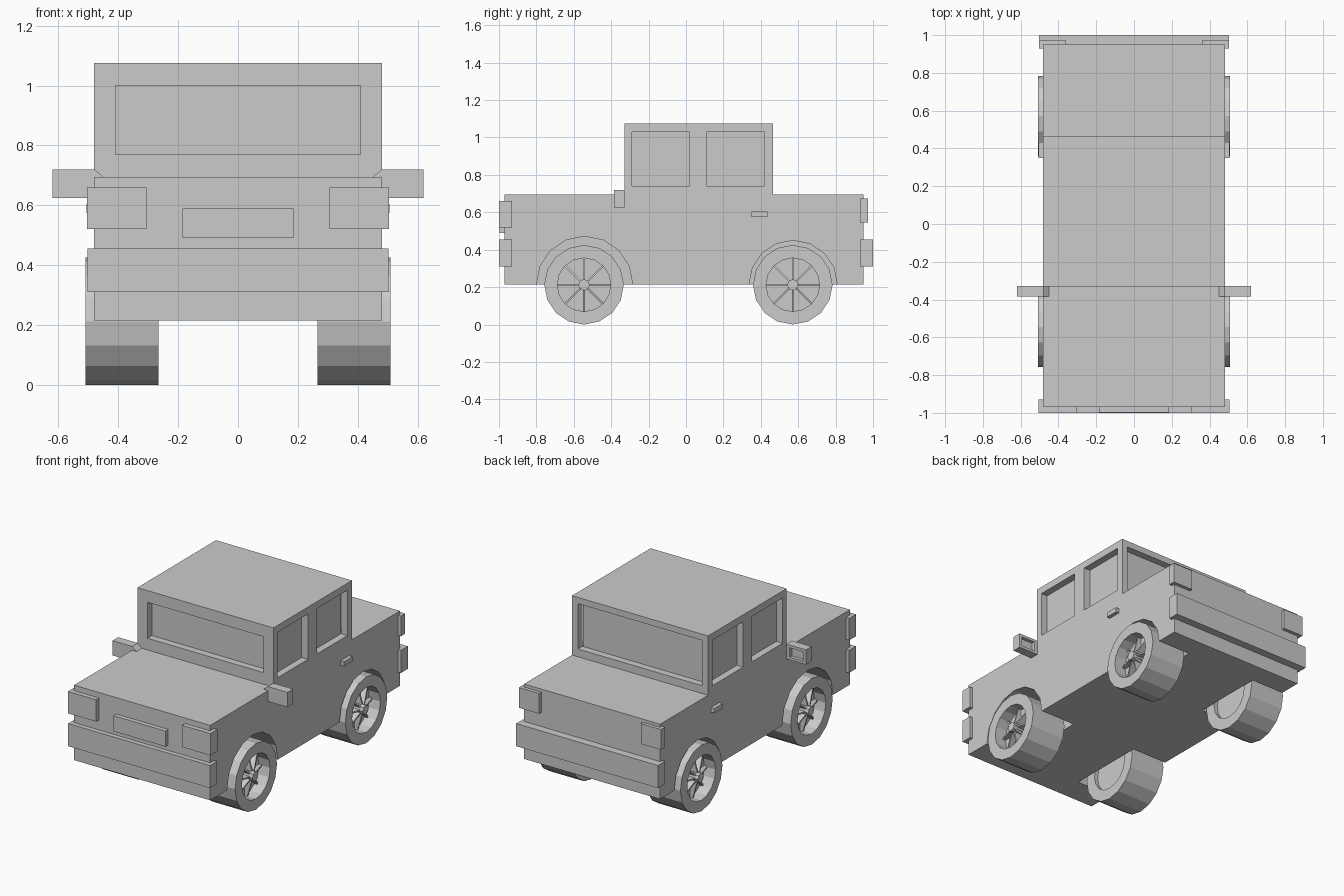
import bpy, bmesh, math

if "Cube" in bpy.data.objects:
    bpy.data.objects.remove(bpy.data.objects["Cube"])

grey = bpy.data.materials.new("plain_grey")
grey.diffuse_color = (0.6, 0.6, 0.6, 1)
grey.use_nodes = True
grey.node_tree.nodes["Principled BSDF"].inputs["Base Color"].default_value = grey.diffuse_color


def finish(name, bm):
    bmesh.ops.remove_doubles(bm, verts=bm.verts, dist=1e-5)
    bmesh.ops.recalc_face_normals(bm, faces=bm.faces)
    me = bpy.data.meshes.new(name)
    bm.to_mesh(me)
    bm.free()
    me.materials.append(grey)
    ob = bpy.data.objects.new(name, me)
    bpy.context.collection.objects.link(ob)
    return ob


def prism(name, pts, a, b, place):
    """Extrude a 2D outline from a to b; place maps (u, v, depth) to xyz."""
    bm = bmesh.new()
    lo = [bm.verts.new(place(u, v, a)) for u, v in pts]
    hi = [bm.verts.new(place(u, v, b)) for u, v in pts]
    n = len(pts)
    bm.faces.new(lo)
    bm.faces.new(hi)
    for i in range(n):
        j = (i + 1) % n
        bm.faces.new((lo[i], lo[j], hi[j], hi[i]))
    return finish(name, bm)


def along_x(u, v, d):
    return (d, u, v)


def along_y(u, v, d):
    return (u, d, v)


def box(name, x0, x1, y0, y1, z0, z1):
    return prism(name, [(y0, z0), (y1, z0), (y1, z1), (y0, z1)], x0, x1, along_x)


def disc(y, z, r, n):
    return [(y + r * math.cos(2 * math.pi * i / n), z + r * math.sin(2 * math.pi * i / n))
            for i in range(n)]


def cut(ob, cutters):
    """Subtract the cutters, bake the result and remove them."""
    for c in cutters:
        c.hide_render = True
        m = ob.modifiers.new("cut", 'BOOLEAN')
        m.operation = 'DIFFERENCE'
        m.solver = 'EXACT'
        m.object = c
    dg = bpy.context.evaluated_depsgraph_get()
    me = bpy.data.meshes.new_from_object(ob.evaluated_get(dg))
    ob.modifiers.clear()
    ob.data = me
    me.materials.clear()
    me.materials.append(grey)
    for p in me.polygons:
        p.material_index = 0
    for c in cutters:
        bpy.data.objects.remove(c)


# body and cabin from one side outline
body = prism("body", [(-0.97, 0.215), (0.95, 0.215), (0.95, 0.695), (0.465, 0.695),
                      (0.465, 1.075), (-0.33, 1.075), (-0.33, 0.695), (-0.97, 0.695)],
             -0.482, 0.482, along_x)
D = 0.045  # window recess depth
cutters = [box("cut_windscreen", -0.41, 0.41, -0.5, -0.33 + D, 0.77, 1.0),
           box("cut_rear_window", -0.44, 0.44, 0.465 - D, 0.6, 0.745, 1.035)]
for s in (-1, 1):
    for y0, y1 in ((-0.29, 0.02), (0.11, 0.42)):
        xs = sorted((s * (0.482 - D), s * 0.6))
        cutters.append(box("cut_side_window", *xs, y0, y1, 0.74, 1.03))
    for y, r, inner in ((-0.542, 0.257, 0.235), (0.573, 0.235, 0.25)):
        cutters.append(prism("cut_wheel_well", disc(y, 0.2145, r, 16), s * inner, s * 0.6, along_x))
cut(body, cutters)

# bumpers and number plate
box("front_bumper", -0.503, 0.503, -1.0, -0.93, 0.31, 0.455)
box("rear_bumper", -0.503, 0.503, 0.93, 1.0, 0.31, 0.455)
box("front_plate", -0.185, 0.185, -0.998, -0.95, 0.49, 0.59)


def wheel(name, s, y):
    cz, n, x_dish = 0.2125, 16, 0.43
    # tyre and dished rim: (x, radius) turned about the axle
    prof = [(0.29, 0), (0.29, 0.14), (0.265, 0.14), (0.265, 0.2125),
            (0.509, 0.2125), (0.509, 0.143), (x_dish, 0.143), (x_dish, 0)]
    bm = bmesh.new()
    vs = [bm.verts.new((s * x, y, cz + r)) for x, r in prof]
    es = [bm.edges.new(p) for p in zip(vs, vs[1:])]
    bmesh.ops.spin(bm, geom=vs + es, cent=(0, y, cz), axis=(1, 0, 0),
                   angle=2 * math.pi, steps=n, use_merge=True)
    finish(name, bm)
    # hub and eight thin spokes sloping from hub to rim
    prism(name + "_hub", disc(y, cz, 0.03, 8), s * (x_dish - 0.01), s * 0.505, along_x)
    bm = bmesh.new()
    for k in range(8):
        a = k * math.pi / 4
        c, d = math.cos(a), math.sin(a)
        side = []
        for t in (-0.005, 0.005):
            side.append([bm.verts.new((s * x, y + r * c - t * d, cz + r * d + t * c))
                         for x, r in ((x_dish, 0.02), (0.485, 0.02), (0.45, 0.143), (x_dish, 0.143))])
        p, q = side
        bm.faces.new(p)
        bm.faces.new(q)
        for i in range(4):
            j = (i + 1) % 4
            bm.faces.new((p[i], p[j], q[j], q[i]))
    finish(name + "_spokes", bm)


for s, tag in ((1, "right"), (-1, "left")):
    def sided(name, x0, x1, *rest):
        return box(name + "_" + tag, s * x0, s * x1, *rest)

    # lights and door handle
    sided("headlight", 0.305, 0.505, -1.0, -0.93, 0.52, 0.66)
    sided("tail_light", 0.36, 0.503, 0.93, 0.972, 0.545, 0.675)
    sided("door_handle", 0.47, 0.506, 0.35, 0.435, 0.575, 0.605)
    # wing mirror with recessed glass facing back
    mirror = prism("mirror_" + tag, [(s * x, z) for x, z in (
        (0.62, 0.625), (0.62, 0.72), (0.48, 0.72), (0.45, 0.695), (0.45, 0.625))],
        -0.385, -0.328, along_y)
    cut(mirror, [sided("cut_mirror", 0.505, 0.6, -0.35, -0.3, 0.642, 0.703)])
    # wheels
    wheel("front_wheel_" + tag, s, -0.545)
    wheel("rear_wheel_" + tag, s, 0.571)
